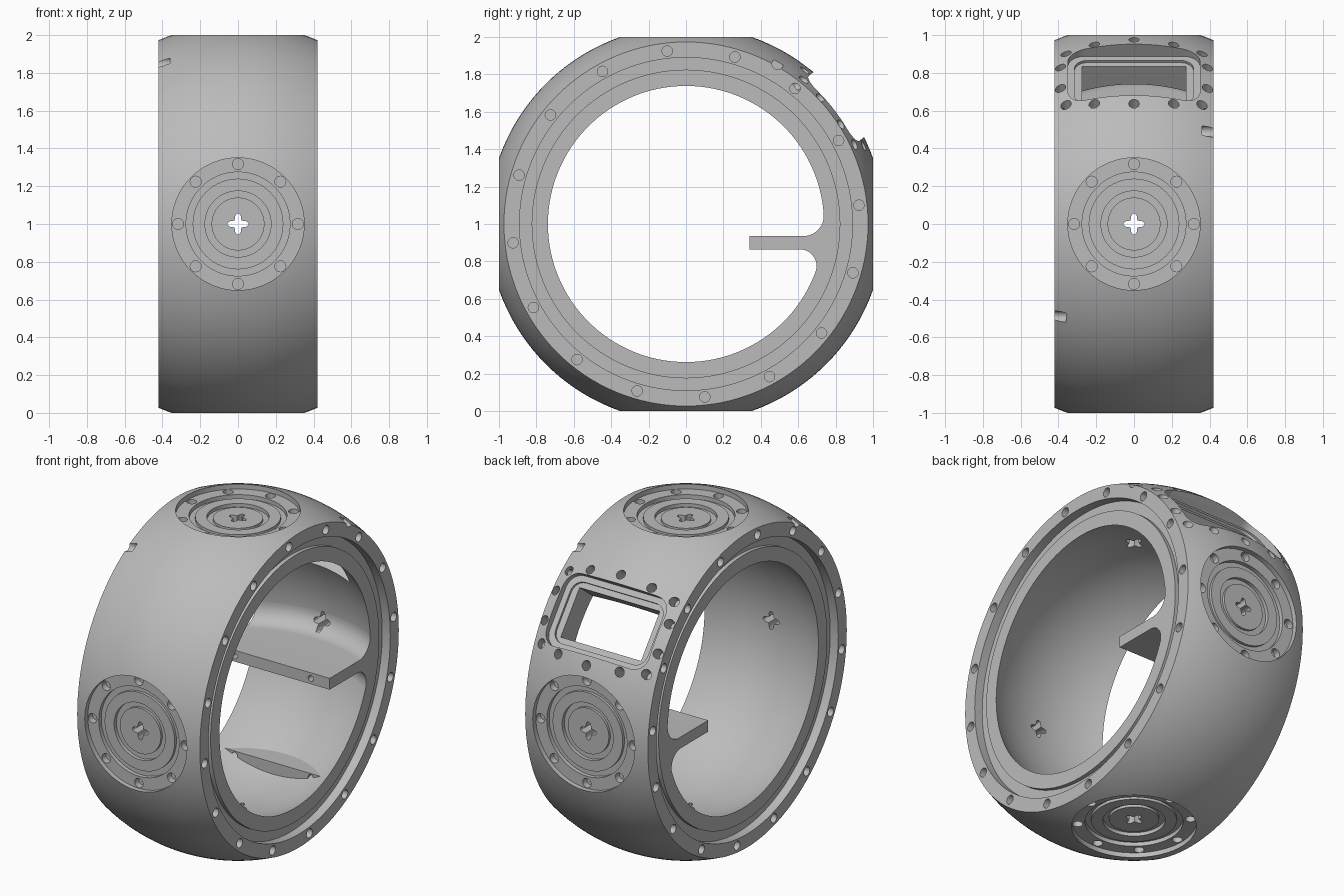
import bpy, bmesh
from math import sin, cos, pi, sqrt, radians, atan2
from mathutils import Matrix, Vector

cube = bpy.data.objects.get("Cube")
if cube:
    bpy.data.objects.remove(cube, do_unlink=True)

grey = bpy.data.materials.new("machined grey")
grey.use_nodes = True
grey.diffuse_color = (0.5, 0.5, 0.5, 1)
grey.node_tree.nodes["Principled BSDF"].inputs["Base Color"].default_value = (0.5, 0.5, 0.5, 1)

OUTER, INNER, WIDTH, SEAT = 1.06, 0.835, 0.42, 0.39
ALONG_X = Matrix.Rotation(pi / 2, 4, "Y")


def facing(angle):
    """Frame whose z axis points outward at an angle in the y-z plane."""
    c, s = cos(angle), sin(angle)
    return Matrix(((-1, 0, 0, 0), (0, -s, c, 0), (0, c, s, 0), (0, 0, 0, 1)))


def lathe(bm, profile, n, matrix):
    """Spin a closed (radius, height) outline round the z axis."""
    rings = [[bm.verts.new(matrix @ Vector((r * cos(2 * pi * i / n), r * sin(2 * pi * i / n), h)))
              for r, h in profile] for i in range(n)]
    m = len(profile)
    for i in range(n):
        a, b = rings[i], rings[(i + 1) % n]
        for j in range(m):
            k = (j + 1) % m
            if profile[j][0] > 0 or profile[k][0] > 0:
                bm.faces.new((a[j], a[k], b[k], b[j]))


def loft(bm, sections):
    """Skin between matching loops of points and cap both ends."""
    loops = [[bm.verts.new(p) for p in s] for s in sections]
    m = len(loops[0])
    for a, b in zip(loops, loops[1:]):
        for j in range(m):
            k = (j + 1) % m
            bm.faces.new((a[j], a[k], b[k], b[j]))
    bm.faces.new(loops[0][::-1])
    bm.faces.new(loops[-1])


def prism(bm, outline, low, high, matrix):
    loft(bm, [[matrix @ Vector((x, y, h)) for x, y in outline] for h in (low, high)])


def disc(x, y, r, n=20):
    return [(x + r * cos(2 * pi * i / n), y + r * sin(2 * pi * i / n)) for i in range(n)]


def rounded(hx, hy, r):
    """Rounded rectangle outline."""
    pts = []
    for q, (sx, sy) in enumerate(((1, 1), (-1, 1), (-1, -1), (1, -1))):
        for i in range(7):
            a = (q + i / 6) * pi / 2
            pts.append((sx * (hx - r) + r * cos(a), sy * (hy - r) + r * sin(a)))
    return pts


def make(name, bm):
    bmesh.ops.remove_doubles(bm, verts=bm.verts, dist=1e-5)
    bmesh.ops.dissolve_degenerate(bm, edges=bm.edges, dist=1e-6)
    bmesh.ops.recalc_face_normals(bm, faces=bm.faces)
    mesh = bpy.data.meshes.new(name)
    bm.to_mesh(mesh)
    bm.free()
    mesh.materials.append(grey)
    obj = bpy.data.objects.new(name, mesh)
    bpy.context.scene.collection.objects.link(obj)
    return obj


def cut(targets, bm):
    """Subtract the cutter shapes from each target."""
    cutter = make("cutter", bm)
    cutter.hide_render = True
    for obj in targets:
        mod = obj.modifiers.new("cut", "BOOLEAN")
        mod.operation, mod.solver, mod.object = "DIFFERENCE", "EXACT", cutter
        bpy.context.view_layer.objects.active = obj
        bpy.ops.object.modifier_apply(modifier=mod.name)
    bpy.data.objects.remove(cutter, do_unlink=True)


# Barrel ring: spherical outside and inside, stepped side faces
def arc(radius, half, n=20):
    xs = [half * (2 * i / n - 1) for i in range(n + 1)]
    return [(sqrt(radius ** 2 - x * x), x) for x in xs]


step = [(0.89, WIDTH), (0.89, 0.365), (0.825, 0.365), (0.825, SEAT)]
profile = arc(OUTER, WIDTH) + step + arc(INNER, SEAT)[::-1] + [(r, -x) for r, x in step[::-1]]
bm = bmesh.new()
lathe(bm, profile, 128, ALONG_X)
ring = make("ring_body", bm)

# Shelf with fillets that follow the spherical inside
TOP, BOTTOM, FRONT = -0.065, -0.135, 0.34


def shelf_section(x):
    rho = sqrt(INNER ** 2 - x * x)
    upper, lower = 0.11, 0.09
    pts = [(x, FRONT, BOTTOM), (x, FRONT, TOP)]
    cz = TOP + upper
    cy = sqrt((rho - upper) ** 2 - cz ** 2)
    top_a = atan2(cz, cy)
    for i in range(11):
        a = -pi / 2 + (top_a + pi / 2) * i / 10
        pts.append((x, cy + upper * cos(a), cz + upper * sin(a)))
    cz = BOTTOM - lower
    cy = sqrt((rho - lower) ** 2 - cz ** 2)
    low_a = atan2(cz, cy)
    for a in (top_a, (top_a + low_a) / 2, low_a):
        pts.append((x, (rho + 0.03) * cos(a), (rho + 0.03) * sin(a)))
    for i in range(11):
        a = low_a + (pi / 2 - low_a) * i / 10
        pts.append((x, cy + lower * cos(a), cz + lower * sin(a)))
    return pts


bm = bmesh.new()
loft(bm, [shelf_section(SEAT * (i / 10 - 1)) for i in range(21)])
shelf = make("shelf", bm)

# Low ledge in line with the front of the shelf
bm = bmesh.new()
prism(bm, [(-0.36, FRONT), (0.36, FRONT), (0.36, 0.5), (-0.36, 0.5)], -0.8, -0.689, Matrix())
ledge = make("lower_ledge", bm)

# Round ports, window pocket, side screw holes and edge notches
WINDOW = facing(radians(38))
PORTS = [facing(i * pi / 2) for i in range(4)]
port = [(0, 1.15), (0.35, 1.15), (0.35, 0.97), (0.275, 0.97), (0.275, 0.945), (0.24, 0.945),
        (0.24, 0.962), (0.175, 0.962), (0.175, 0.94), (0.14, 0.94), (0.14, 0.955), (0, 0.955)]
bm = bmesh.new()
for frame in PORTS:
    lathe(bm, port, 64, frame)
prism(bm, rounded(0.35, 0.22, 0.09), 0.955, 1.2, WINDOW)
for i in range(16):
    a = radians(6.2 + 22.5 * i)
    for low, high in ((0.37, 0.5), (-0.5, -0.37)):
        prism(bm, disc(-0.93 * sin(a), 0.93 * cos(a), 0.028), low, high, ALONG_X)
for side in (1, -1):
    ends = sorted((side * 0.36, side * 0.5))
    prism(bm, disc(-0.855, side * 0.49, 0.03), *ends, ALONG_X)
cut([ring], bm)

# Port screw holes, window recess and window screw holes
bm = bmesh.new()
for frame in PORTS:
    for i in range(8):
        a = i * pi / 4
        prism(bm, disc(0.317 * cos(a), 0.317 * sin(a), 0.029), 0.93, 1.02, frame)
prism(bm, rounded(0.315, 0.185, 0.07), 0.94, 1.1, WINDOW)
for sx in (1, -1):
    for sy in (1, -1):
        for x, v in ((0.21, 0.255), (0.36, 0.22), (0.389, 0.09)):
            prism(bm, disc(sx * x, sy * v, 0.028), 0.91, 1.15, WINDOW)
for v in (0.275, -0.275):
    prism(bm, disc(0, v, 0.028), 0.93, 1.15, WINDOW)
cut([ring], bm)

# Window opening and four-lobed holes through the port centres
lobes = [((0.041 + 0.015 * cos(4 * a)) * cos(a), (0.041 + 0.015 * cos(4 * a)) * sin(a))
         for a in (2 * pi * i / 40 for i in range(40))]
bm = bmesh.new()
hx, hy = 0.275, 0.15
prism(bm, [(hx, hy), (-hx, hy), (-hx, -hy), (hx, -hy)], 0.65, 1.1, WINDOW)
for frame in PORTS:
    prism(bm, lobes, 0.7, 1.1, frame)
cut([ring], bm)
bm = bmesh.new()
prism(bm, lobes, 0.5, 1.1, PORTS[0])
cut([shelf], bm)

# Screw holes in the shelf front and the ledge front
for part, z in ((shelf, -0.1), (ledge, -0.714)):
    bm = bmesh.new()
    for x in (0.26, -0.26):
        prism(bm, disc(x, z, 0.018), 0.3, 0.42, facing(0))
    cut([part], bm)

# Stand the model on the floor and smooth the curved faces
bpy.ops.object.select_all(action="DESELECT")
for obj in (ring, shelf, ledge):
    obj.location.z = 1
    obj.select_set(True)
bpy.context.view_layer.objects.active = ring
bpy.ops.object.shade_smooth_by_angle(angle=radians(30))
